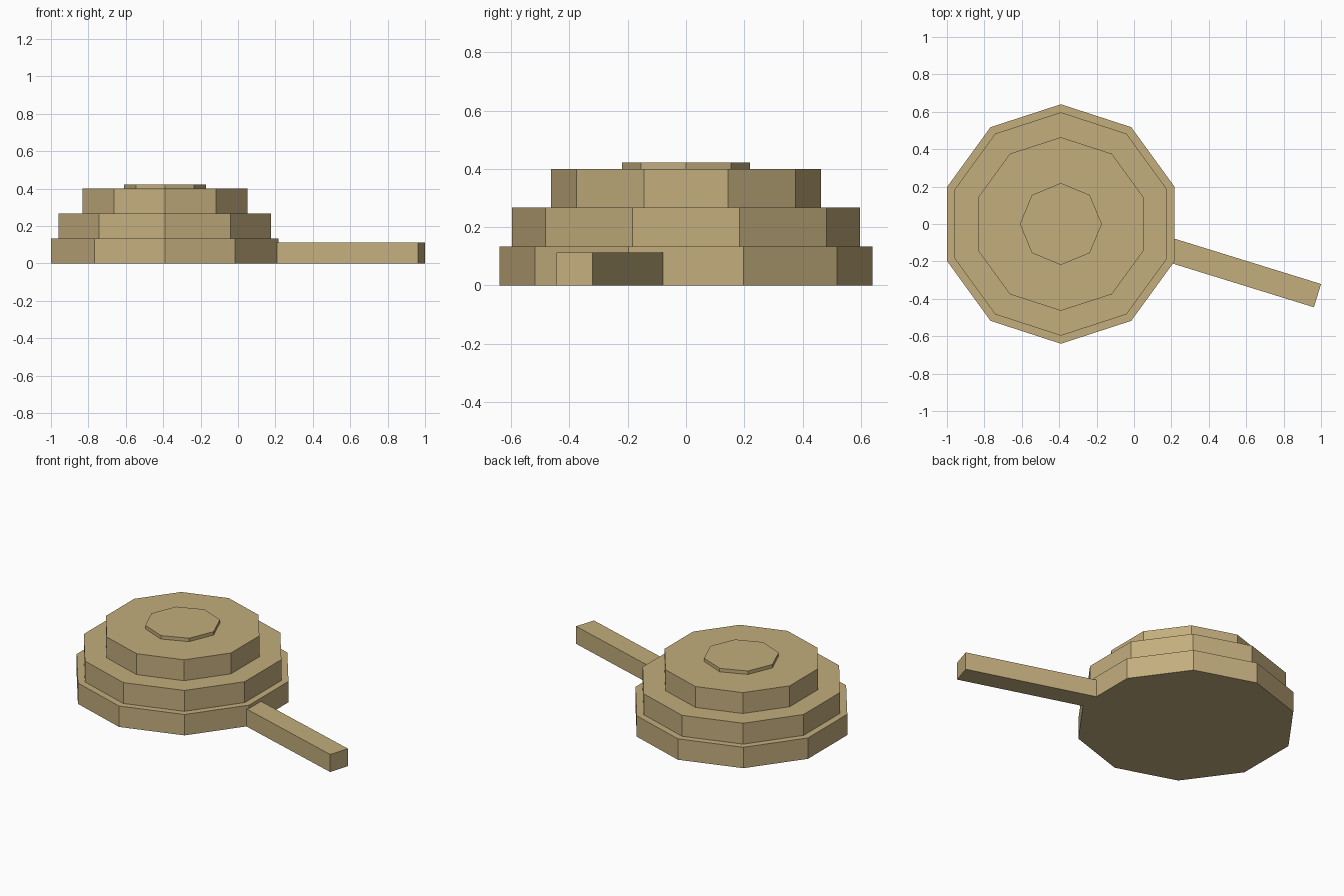
import bpy, bmesh
from math import sin, cos, pi
from mathutils import Matrix, Vector

cube = bpy.data.objects.get("Cube")
if cube:
    bpy.data.objects.remove(cube, do_unlink=True)

tan = bpy.data.materials.new("tan")
tan.use_nodes = True
colour = (0.546, 0.423, 0.205, 1)
tan.diffuse_color = colour
tan.node_tree.nodes["Principled BSDF"].inputs["Base Color"].default_value = colour


def prism(name, outline, bottom, top):
    """Extrude a flat outline from bottom to top."""
    bm = bmesh.new()
    base = bm.faces.new([bm.verts.new((x, y, bottom)) for x, y in outline])
    new = bmesh.ops.extrude_face_region(bm, geom=[base], use_keep_orig=True)["geom"]
    for v in new:
        if isinstance(v, bmesh.types.BMVert):
            v.co.z = top
    bmesh.ops.recalc_face_normals(bm, faces=bm.faces)
    mesh = bpy.data.meshes.new(name)
    bm.to_mesh(mesh)
    bm.free()
    mesh.materials.append(tan)
    obj = bpy.data.objects.new(name, mesh)
    bpy.context.collection.objects.link(obj)
    return obj


def polygon(radius, sides):
    """Regular outline with one corner pointing backwards."""
    return [(CENTRE_X + radius * sin(2 * pi * i / sides),
             radius * cos(2 * pi * i / sides)) for i in range(sides)]


# Stacked tiers and the small cap
CENTRE_X = -0.391
STEP = 0.4 / 3
for i, (name, radius) in enumerate([("lower_tier", 0.64),
                                    ("middle_tier", 0.597),
                                    ("upper_tier", 0.464)]):
    prism(name, polygon(radius, 10), i * STEP, (i + 1) * STEP)
prism("top_cap", polygon(0.219, 8), 0.4, 0.422)

# Angled handle, its inner end buried in the lower tier
turn = Matrix.Rotation(-0.3, 2)
tip = Vector((0.981, -0.383))
half, length = 0.065, 0.84
corners = [(0, half), (0, -half), (-length, -half), (-length, half)]
prism("handle", [tip + turn @ Vector(c) for c in corners], 0, 0.112)
